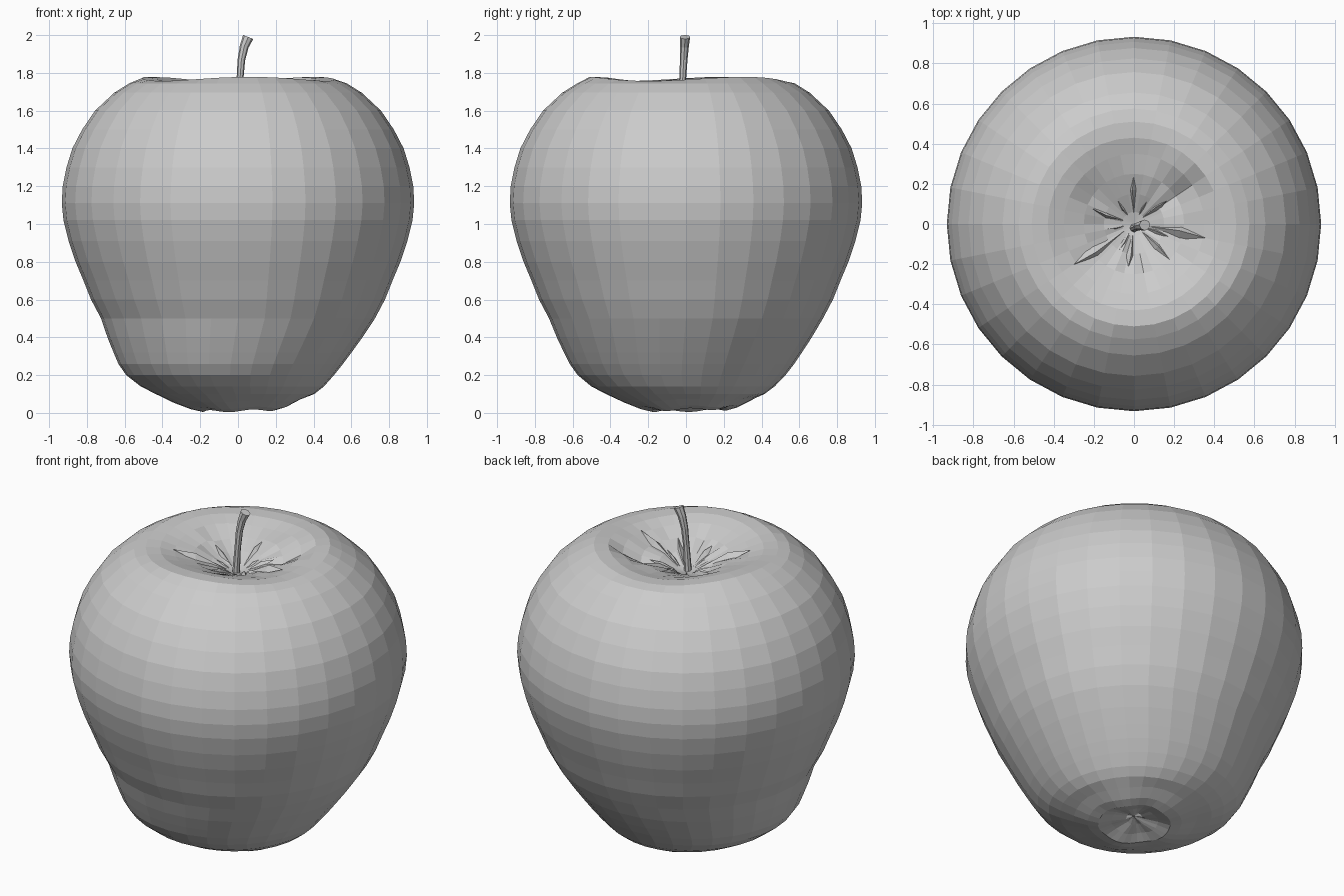
import bpy, bmesh, math, random
from mathutils import Vector

random.seed(4)
SEGMENTS = 32

cube = bpy.data.objects.get("Cube")
if cube:
    bpy.data.objects.remove(cube)

grey = bpy.data.materials.new("plain grey")
grey.use_nodes = True
grey.diffuse_color = (0.6, 0.6, 0.6, 1)
grey.node_tree.nodes["Principled BSDF"].inputs["Base Color"].default_value = grey.diffuse_color


def make_object(name, bm):
    bmesh.ops.recalc_face_normals(bm, faces=bm.faces)
    mesh = bpy.data.meshes.new(name)
    bm.to_mesh(mesh)
    bm.free()
    mesh.materials.append(grey)
    obj = bpy.data.objects.new(name, mesh)
    bpy.context.collection.objects.link(obj)
    return obj


def bridge(bm, lower, upper):
    n = len(lower)
    for i in range(n):
        j = (i + 1) % n
        bm.faces.new((lower[i], lower[j], upper[j], upper[i]))


def cap(bm, ring, tip):
    for i, v in enumerate(ring):
        bm.faces.new((v, ring[(i + 1) % len(ring)], tip))


# Radius and height, from the shallow bottom hollow up over the shoulder
skin_profile = [
    (.05, .06), (.13, .04), (.2, .015), (.26, .03), (.34, .065), (.42, .1),
    (.485, .14), (.55, .2), (.595, .26), (.63, .32), (.675, .4), (.725, .5),
    (.778, .6), (.818, .7), (.86, .8), (.897, .91), (.924, 1.02), (.933, 1.11),
    (.928, 1.2), (.908, 1.3), (.877, 1.4), (.825, 1.5), (.757, 1.6),
    (.655, 1.695), (.575, 1.745), (.51, 1.768)]
# Radius and height, from the rim down to the stem
dish_profile = [(.43, 1.765), (.35, 1.742), (.25, 1.705), (.15, 1.665), (.06, 1.625)]
DISH_CENTRE = 1.61


def dish_height(r):
    points = [(0, DISH_CENTRE)] + dish_profile[::-1]
    for (r0, z0), (r1, z1) in zip(points, points[1:]):
        if r <= r1:
            return z0 + (z1 - z0) * (r - r0) / (r1 - r0)
    return points[-1][1]


def skin_point(r, z, angle):
    # A slight bulge low on one side
    bulge = max(0, 1 - abs(z - 0.22) / 0.28)
    x = r * math.cos(angle) - 0.045 * bulge + 0.03 * max(0, 1 - z / 0.15)
    y = r * math.sin(angle) - 0.025 * bulge + 0.03 * max(0, 1 - z / 0.15)
    if z < 0.1:
        z += 0.006 * math.cos(5 * angle) + 0.006 * math.cos(angle - 0.8)
    # Uneven rim, one dent, and a wrinkled dish
    if z > 1.55:
        if 0.3 < r < 0.55:
            z += 0.011 * math.cos(3 * angle - 1.94)
        if 0.2 < r < 0.4:
            z -= 0.04 * max(0, 1 - abs(angle - 0.55) / 0.3)
        if 0.1 < r < 0.3:
            z += random.uniform(-0.012, 0.012)
    return Vector((x, y, z))


# Fruit skin
bm = bmesh.new()
rings = []
for r, z in skin_profile + dish_profile:
    rings.append([bm.verts.new(skin_point(r, z, math.tau * i / SEGMENTS))
                  for i in range(SEGMENTS)])
for lower, upper in zip(rings, rings[1:]):
    bridge(bm, lower, upper)
cap(bm, rings[0], bm.verts.new((0.02, 0.02, 0.065)))
cap(bm, rings[-1], bm.verts.new((0, 0, DISH_CENTRE)))
make_object("fruit_skin", bm)

# Pointed creases spreading from the stem
bm = bmesh.new()
for degrees, length in [(-11, .36), (35, .2), (60, .14), (90, .26), (125, .14), (160, .22),
                        (190, .14), (214, .36), (240, .16), (262, .24), (315, .25), (340, .18)]:
    a = math.radians(degrees)
    out = Vector((math.cos(a), math.sin(a), 0))
    side = Vector((-out.y, out.x, 0))
    middle = 0.65 * length

    def crease_vert(r, offset, lift):
        p = out * r + side * offset
        p.z = dish_height(r) + lift
        return bm.verts.new(p)

    base = [crease_vert(0.03, 0, -.01), crease_vert(middle, 0.09 * length, -.01),
            crease_vert(length, 0, 0), crease_vert(middle, -0.09 * length, -.01)]
    cap(bm, base, crease_vert(middle, 0.03 * length, 0.08 * length))
    bm.faces.new(base)
make_object("dish_creases", bm)

# Bent stem, widening to a slanted tip
bm = bmesh.new()
stem_rings = []
for x, y, z, r, slant in [(0, -.02, 1.6, .022, 0), (.01, -.018, 1.76, .018, 0),
                          (.018, -.012, 1.87, .02, .1), (.033, -.008, 1.94, .023, .25),
                          (.054, -.005, 1.99, .027, .4)]:
    ring = []
    for i in range(8):
        a = math.tau * i / 8
        dx = r * math.cos(a)
        ring.append(bm.verts.new((x + dx, y + r * math.sin(a), z - slant * dx)))
    stem_rings.append(ring)
for lower, upper in zip(stem_rings, stem_rings[1:]):
    bridge(bm, lower, upper)
bm.faces.new(stem_rings[0])
bm.faces.new(stem_rings[-1])
make_object("stem", bm)
